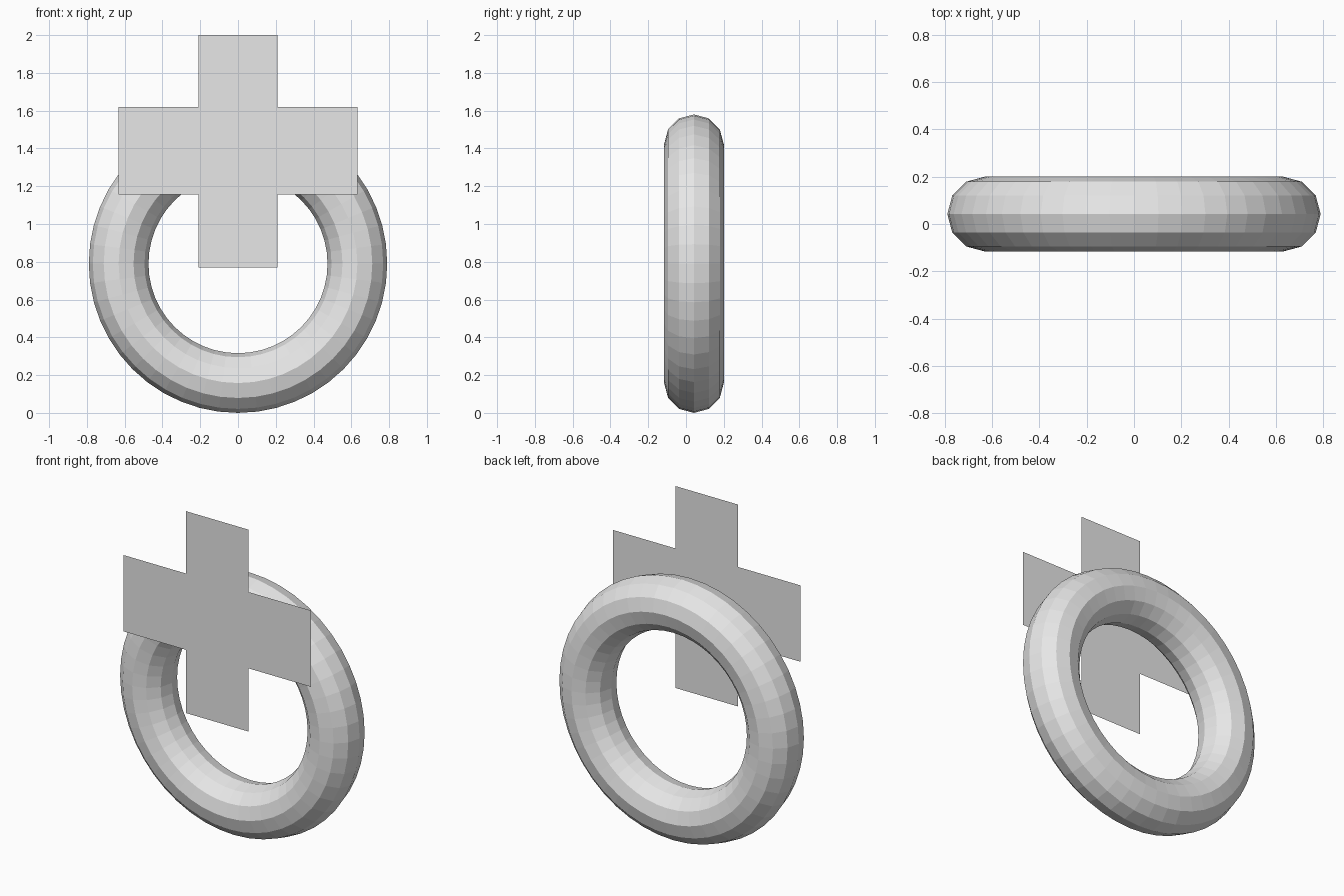
import bpy
import bmesh
import math

cube = bpy.data.objects.get("Cube")
if cube:
    bpy.data.objects.remove(cube, do_unlink=True)

# One shared material
grey = bpy.data.materials.new("light_grey")
grey.use_nodes = True
colour = (0.8, 0.8, 0.8, 1.0)
grey.diffuse_color = colour
grey.node_tree.nodes["Principled BSDF"].inputs["Base Color"].default_value = colour

# Upright faceted ring
bpy.ops.mesh.primitive_torus_add(
    major_segments=48, minor_segments=12,
    major_radius=0.632, minor_radius=0.158,
    location=(0, 0.042, 0.79), rotation=(math.pi / 2, 0, 0))
ring = bpy.context.object
ring.name = "ring"
ring.data.materials.append(grey)
bpy.ops.object.shade_flat()

# Thin cross-shaped sheet in front of the ring
ARM_X, POST_X, SHEET_Y = 0.632, 0.21, -0.2
BOTTOM, ARM_LOW, ARM_HIGH, TOP = 0.77, 1.155, 1.62, 2.0
right_half = [(POST_X, BOTTOM), (POST_X, ARM_LOW), (ARM_X, ARM_LOW),
              (ARM_X, ARM_HIGH), (POST_X, ARM_HIGH), (POST_X, TOP)]
outline = right_half + [(-x, z) for x, z in reversed(right_half)]

bm = bmesh.new()
bm.faces.new([bm.verts.new((x, SHEET_Y, z)) for x, z in outline])
mesh = bpy.data.meshes.new("cross_sheet")
bm.to_mesh(mesh)
bm.free()
mesh.materials.append(grey)
sheet = bpy.data.objects.new("cross_sheet", mesh)
bpy.context.collection.objects.link(sheet)
